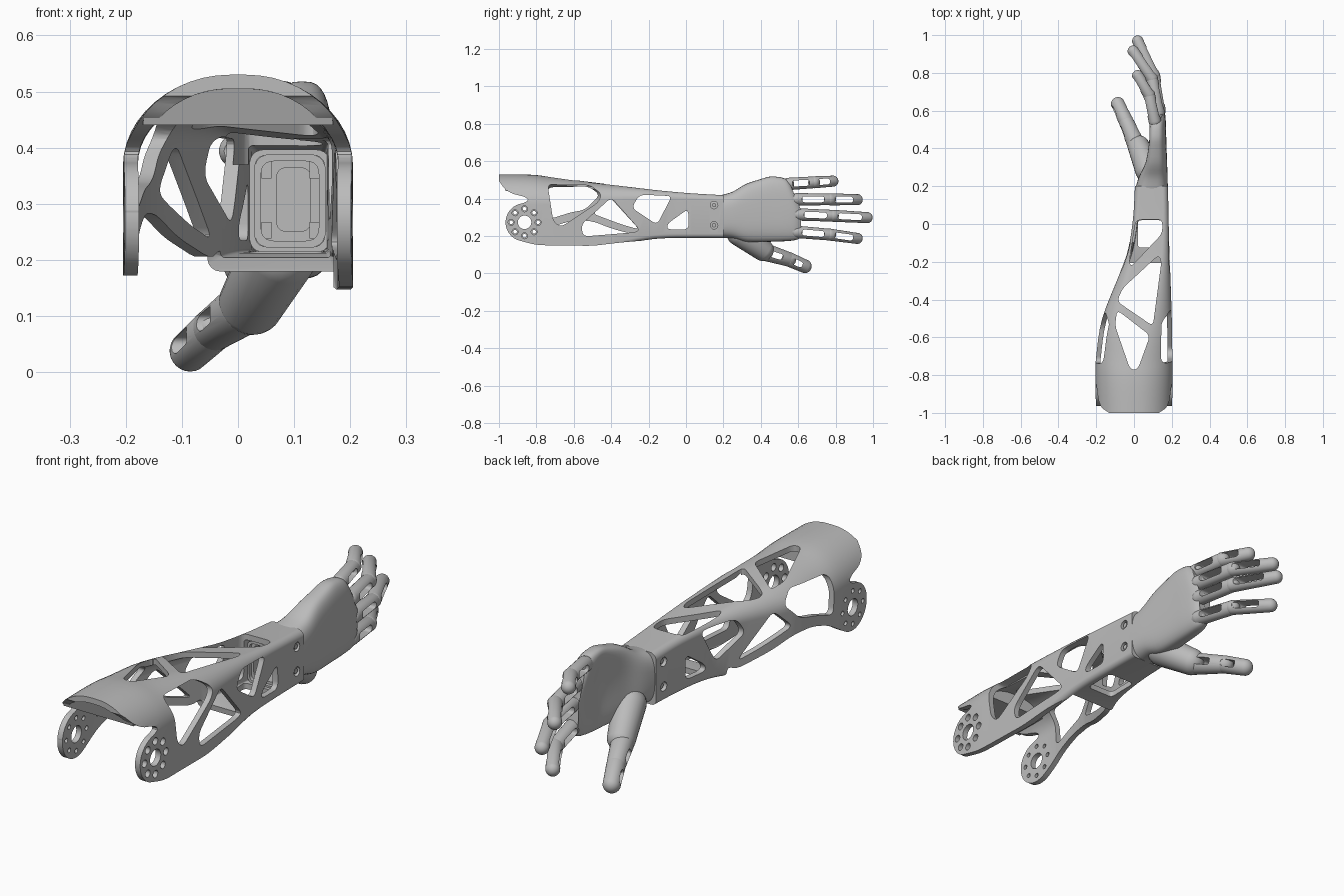
import bpy, bmesh, math
from mathutils import Vector

if "Cube" in bpy.data.objects:
    bpy.data.objects.remove(bpy.data.objects["Cube"])

grey = bpy.data.materials.new("plain grey")
grey.use_nodes = True
grey.diffuse_color = (0.5, 0.5, 0.5, 1)
grey.node_tree.nodes["Principled BSDF"].inputs["Base Color"].default_value = (0.5, 0.5, 0.5, 1)
parts = []


def add(name, bm, part=True):
    bmesh.ops.recalc_face_normals(bm, faces=bm.faces)
    me = bpy.data.meshes.new(name)
    bm.to_mesh(me)
    bm.free()
    ob = bpy.data.objects.new(name, me)
    bpy.context.collection.objects.link(ob)
    if part:
        me.materials.append(grey)
        parts.append(ob)
    return ob


def rounded(poly, r=0.02, n=5):
    """Round each corner of a closed polygon with a short quadratic arc."""
    out, pts = [], [Vector(p) for p in poly]
    for i, p in enumerate(pts):
        a, b = pts[i - 1] - p, pts[(i + 1) % len(pts)] - p
        a = p + a.normalized() * min(r, a.length * 0.45)
        b = p + b.normalized() * min(r, b.length * 0.45)
        for k in range(n + 1):
            t = k / n
            out.append(a * (1 - t) ** 2 + p * 2 * t * (1 - t) + b * t * t)
    return out


def arc(c, r, a0, a1, n=8):
    angles = [math.radians(a0 + (a1 - a0) * k / n) for k in range(n + 1)]
    return [(c[0] + r * math.cos(a), c[1] + r * math.sin(a)) for a in angles]


def circle(c, r, n=20):
    return arc(c, r, 0, 360, n)[:-1]


def rect(u0, u1, v0, v1):
    return [(u0, v0), (u1, v0), (u1, v1), (u0, v1)]


PLACE = {"x": lambda u, v, w: (w, u, v), "y": lambda u, v, w: (u, w, v), "z": lambda u, v, w: (u, v, w)}


def prisms(name, polys, axis, lo, hi, part=True):
    bm = bmesh.new()
    for poly in polys:
        a, b = [[bm.verts.new(PLACE[axis](u, v, w)) for u, v in poly] for w in (lo, hi)]
        bm.faces.new(a)
        bm.faces.new(b)
        for i in range(len(a)):
            bm.faces.new((a[i - 1], a[i], b[i], b[i - 1]))
    return add(name, bm, part)


def cut(ob, polys, axis, lo, hi):
    cutter = prisms("cutter", polys, axis, lo, hi, False)
    cutter.hide_render = True
    mod = ob.modifiers.new("cut", "BOOLEAN")
    mod.operation, mod.solver, mod.object = "DIFFERENCE", "EXACT", cutter
    dg = bpy.context.evaluated_depsgraph_get()
    me = bpy.data.meshes.new_from_object(ob.evaluated_get(dg))
    ob.modifiers.clear()
    ob.data = me
    bpy.data.objects.remove(cutter)


def dense(rows, n=4):
    """Smoothly interpolate between the station rows of a loft."""
    out = []
    for i in range(len(rows) - 1):
        p0, p1, p2, p3 = [rows[min(max(j, 0), len(rows) - 1)] for j in range(i - 1, i + 3)]
        for k in range(n):
            t = k / n
            out.append([0.5 * (2 * b + (c - a) * t + (2 * a - 5 * b + 4 * c - d) * t * t
                               + (3 * b - a - 3 * c + d) * t ** 3) for a, b, c, d in zip(p0, p1, p2, p3)])
    return out + [list(rows[-1])]


def skin(bm, rings):
    for a, b in zip(rings, rings[1:]):
        for i in range(len(a)):
            bm.faces.new((a[i - 1], a[i], b[i], b[i - 1]))


# Forearm shell: stations of y, left x, right x, bottom, top, shoulder width, shoulder height
STATIONS = [(-1, -.2, .2, .12, .53, .185, .165), (-.82, -.205, .205, .12, .527, .19, .16),
            (-.7, -.2, .203, .12, .512, .18, .14), (-.5, -.168, .2, .12, .487, .12, .1),
            (-.26, -.075, .192, .17, .457, .06, .06), (-.13, -.03, .187, .187, .442, .04, .04),
            (.03, -.005, .183, .19, .428, .03, .03), (.2, .005, .18, .19, .418, .03, .03)]


def section(row, t):
    y, xl, xr, zb, zt, rx, rz = row
    xl, xr, zb, zt = xl + t, xr - t, zb + t, zt - t
    rx, rz, rb = max(rx - t, .008), max(rz - t, .008), max(.022 - t, .006)
    corners = [(xl + rb, zb + rb, rb, rb, 180, 4), (xr - rb, zb + rb, rb, rb, 270, 4),
               (xr - rx, zt - rz, rx, rz, 0, 12), (xl + rx, zt - rz, rx, rz, 90, 12)]
    return [(cx + a * math.cos(math.radians(s + 90 * k / n)), y, cz + b * math.sin(math.radians(s + 90 * k / n)))
            for cx, cz, a, b, s, n in corners for k in range(n + 1)]


bm = bmesh.new()
rows = dense(STATIONS)
outer, inner = [[[bm.verts.new(p) for p in section(r, t)] for r in rows] for t in (0, .025)]
skin(bm, outer + inner[::-1] + outer[:1])
shell = add("forearm_shell", bm)

# Lower outlines of both side plates and the notch under the elbow hood
HUB = (-.863, .273)
start = [(-1.1, 0), (-1.1, .31)]
right_edge = [(-.8, .151), (-.5, .147), (-.35, .165), (-.15, .182), (-.12, .12), (-.12, 0)]
left_edge = [(-.77, .21), (-.7, .255), (-.6, .285), (-.5, .28), (-.4, .24), (-.25, .2), (-.205, .225), (-.2, 0)]
hood_edge = [(-1.1, .5), (-1, .5), (-.975, .455), (-.93, .425), (-.86, .41), (-.84, .39)]
cut(shell, [rounded(start + arc(HUB, .102, 165, 250) + right_edge, .04, 3)], "x", .165, .4)
cut(shell, [rounded(start + arc(HUB, .102, 165, 300) + left_edge, .04, 3)], "x", -.4, .17)
cut(shell, [rounded(hood_edge + arc(HUB, .102, 95, 180) + [(-1.1, .273)], .03, 3)], "x", -.4, .4)

# Truss windows: right side, left side, top, floor
FRONT_TRI = [(-.25, .42), (-.075, .415), (-.155, .26), (-.29, .35)]
WRIST_TRI = [(.012, .345), (.015, .235), (-.1, .235), (-.1, .265)]
right_side = [[(-.74, .477), (-.515, .472), (-.45, .423), (-.47, .38), (-.67, .247), (-.71, .28)],
              [(-.4, .405), (-.25, .235), (-.27, .22), (-.55, .197), (-.56, .26)], FRONT_TRI, WRIST_TRI]
left_side = [[(-.74, .46), (-.52, .465), (-.46, .42), (-.54, .34), (-.62, .325), (-.73, .29)],
             [(-.41, .41), (-.25, .235), (-.34, .26), (-.5, .32)], FRONT_TRI, WRIST_TRI]
top = [[(.01, .022), (.15, .025), (.15, -.05), (-.015, -.225), (-.025, -.2)],
       [(.13, -.165), (.145, -.2), (.1, -.54), (-.09, -.41), (-.06, -.34)],
       [(-.09, -.455), (.085, -.59), (.02, -.77), (-.02, -.77), (-.1, -.54)]]
cut(shell, [rounded(p, .03) for p in right_side], "x", .1, .4)
cut(shell, [rounded(p, .03) for p in left_side], "x", -.4, .06)
cut(shell, [rounded(p, .03) for p in top], "z", .37, .7)
cut(shell, [rounded(rect(.02, .15, -.125, .02))], "z", .1, .26)


# Elbow hubs: centre bore with a ring of holes; wrist screw holes
def hub(r):
    return [circle(HUB, .036, 32)] + [circle(p, r) for p in circle(HUB, .072, 8)]


cut(shell, hub(.016), "x", .1, .4)
cut(shell, hub(.01), "x", -.4, -.1)
cut(shell, [circle((.15, z), .02) for z in (.257, .365)], "x", -.1, .4)
for z in (.257, .365):
    for x in (.012, .166):
        prisms("wrist_screw", [circle((.15, z), .011)], "x", x, x + .01)

# Flat underside closing the elbow hood
hood = [(.17 * math.cos(a * math.pi / 24), .44 + .075 * math.sin(a * math.pi / 24)) for a in range(25)]
ob = prisms("hood_filler", [hood], "y", -.965, -.79)
for v in ob.data.vertices:
    if v.co.y < -.9:
        v.co.y -= (v.co.z - .44) * .3

# Wrist socket: nested frames, back plate, centre block and corner lugs
for name, x0, z0, wall, y0 in (("socket_outer_frame", .02, .213, .01, .035), ("socket_inner_frame", .029, .222, .012, .05)):
    box = rect(x0, .185 - x0, z0, .61 - z0)
    frame = prisms(name, [rounded(box, .03)], "y", y0, .19)
    hole = rect(x0 + wall, .185 - x0 - wall, z0 + wall, .61 - z0 - wall)
    cut(frame, [rounded(hole, .024)], "y", 0, .3)
prisms("socket_back_plate", [rounded(rect(.03, .155, .22, .39))], "y", .17, .188)
prisms("socket_centre_block", [rounded(rect(.068, .13, .25, .365))], "y", .12, .18)
prisms("socket_lugs", [rect(x, x + .018, z, z + .03) for x in (.042, .127) for z in (.238, .345)], "y", .09, .18)

# Palm: stations of y, centre x, half thickness, centre z, half height, hollow depth
PALM = [(.185, .093, .086, .304, .114, 0), (.25, .102, .076, .312, .125, 0), (.33, .11, .065, .325, .157, .02),
        (.45, .113, .058, .342, .173, .04), (.53, .115, .054, .344, .172, .03), (.585, .118, .046, .342, .164, .015),
        (.615, .12, .03, .34, .15, 0)]
bm = bmesh.new()
rings = []
for y, cx, hx, cz, hz, dent in dense(PALM):
    ring = []
    for k in range(40):
        c, s = math.cos(k * math.tau / 40), math.sin(k * math.tau / 40)
        px = math.copysign(abs(c) ** .65, c)
        pz = math.copysign(abs(s) ** .65, s)
        x = cx + hx * px + (dent * (1 - pz * pz) if px < 0 else 0)
        slant = .06 * max(0, pz) * max(0, (y - .4) / .2)
        ring.append(bm.verts.new((x, y - slant, cz + hz * pz)))
    rings.append(ring)
skin(bm, rings)
bm.faces.new(rings[0])
bm.faces.new(rings[-1])
add("palm", bm)


def segment(name, a, b, ra, rb, slot=0):
    """Tapered capsule from a to b, optionally with a long slot cut across it."""
    a, b = Vector(a), Vector(b)
    bm = bmesh.new()
    bmesh.ops.create_uvsphere(bm, u_segments=24, v_segments=14, radius=1)
    turn = (b - a).to_track_quat("Z", "Y")
    for v in bm.verts:
        tip = v.co.z > 1e-4
        v.co = (b if tip else a) + turn @ (v.co * (rb if tip else ra))
    ob = add(name, bm)
    if slot:
        mid, d = (a + b).yz / 2, (b - a).yz.normalized()
        n = Vector((-d.y, d.x))
        h = (b - a).yz.length * slot / 2
        poly = [mid + d * (i * h) + n * (j * .016) for i, j in ((-1, -1), (1, -1), (1, 1), (-1, 1))]
        cut(ob, [rounded(poly, .016)], "x", -.4, .4)


# Fingers: knuckle, middle joint and tip
FINGERS = {"index": [(.11, .545, .478), (.08, .685, .487), (.02, .785, .493)],
           "middle": [(.13, .59, .396), (.095, .77, .396), (-.004, .915, .394)],
           "ring": [(.135, .6, .315), (.107, .785, .308), (.02, .968, .298)],
           "little": [(.13, .59, .222), (.095, .77, .207), (.005, .915, .187)]}
for name, (a, b, c) in FINGERS.items():
    segment(name + "_knuckle_pad", (.125, a[1] - .09, a[2] - (a[2] - .34) * .15), a, .028, .033)
    segment(name + "_finger_base", a, b, .033, .032, .66)
    segment(name + "_finger_tip", b, c, .032, .03, .7)

# Thumb: fleshy mount and two slotted links
segment("thumb_mount", (.075, .285, .215), (.025, .41, .125), .069, .059)
segment("thumb_base", (.012, .42, .115), (-.045, .55, .075), .048, .039, .5)
segment("thumb_tip", (-.045, .55, .075), (-.085, .635, .038), .039, .037, .7)

for ob in bpy.context.selected_objects:
    ob.select_set(False)
for ob in parts:
    ob.select_set(True)
bpy.context.view_layer.objects.active = shell
bpy.ops.object.shade_smooth_by_angle(angle=math.radians(32))
